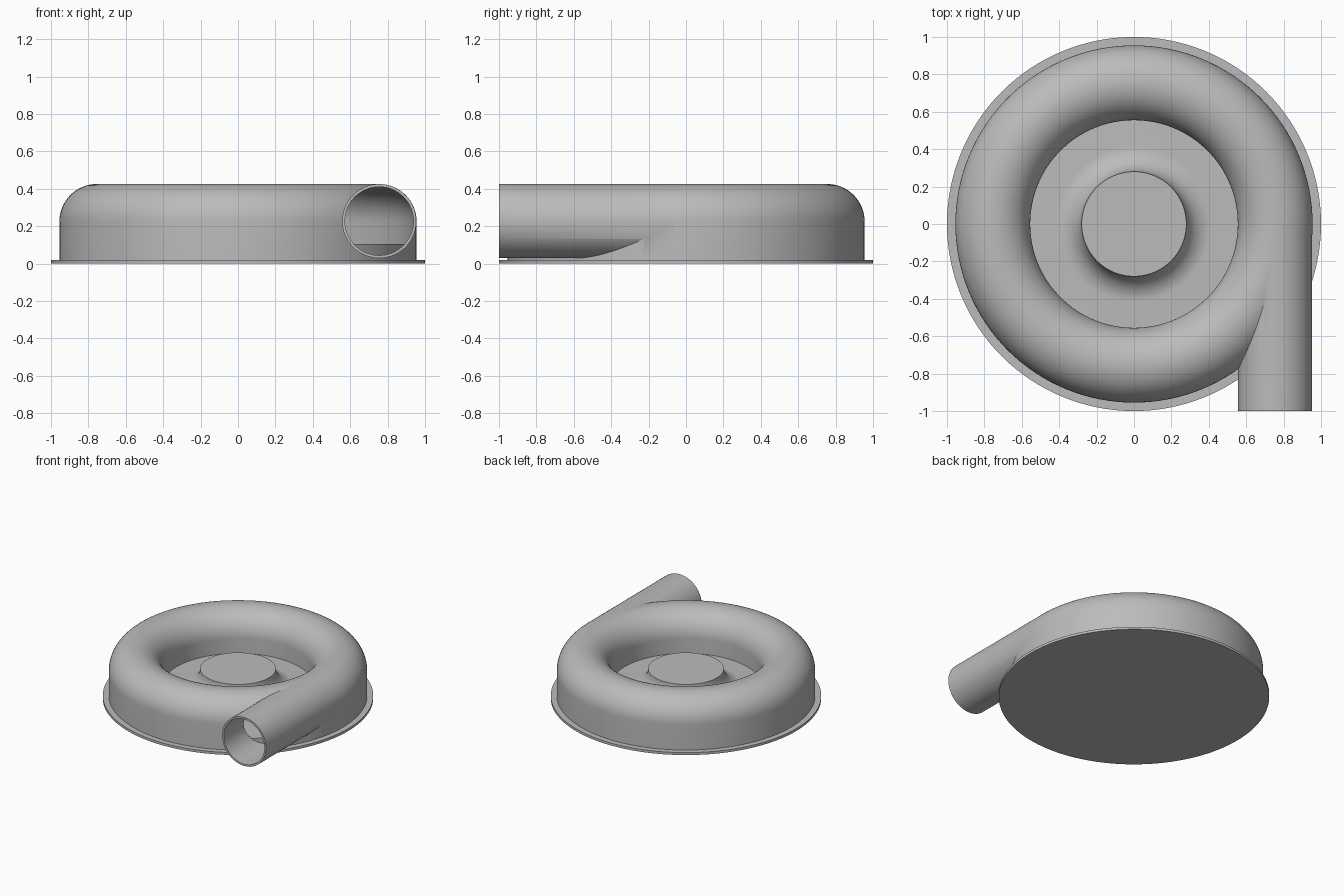
import bpy
import bmesh
import math
from mathutils import Matrix, Vector

cube = bpy.data.objects.get("Cube")
if cube:
    bpy.data.objects.remove(cube, do_unlink=True)

RING, TUBE, MID = 0.755, 0.2, 0.225   # volute ring radius, tube radius, tube height
WALL = 0.016
FLOOR, HUB_TOP, HUB_R = 0.105, 0.24, 0.28

grey = bpy.data.materials.new("grey_metal")
grey.use_nodes = True
grey.diffuse_color = (0.5, 0.5, 0.5, 1)
grey.node_tree.nodes["Principled BSDF"].inputs["Base Color"].default_value = (0.5, 0.5, 0.5, 1)


def arc(cx, cz, r, start, end, n):
    """Points of an arc in the radius/height plane, angles in degrees."""
    angles = [math.radians(start + (end - start) * i / n) for i in range(n + 1)]
    return [(cx + r * math.cos(a), cz + r * math.sin(a)) for a in angles]


def finish(name, bm):
    bmesh.ops.remove_doubles(bm, verts=bm.verts, dist=1e-5)
    bmesh.ops.recalc_face_normals(bm, faces=bm.faces)
    mesh = bpy.data.meshes.new(name)
    bm.to_mesh(mesh)
    bm.free()
    mesh.materials.append(grey)
    obj = bpy.data.objects.new(name, mesh)
    bpy.context.collection.objects.link(obj)
    return obj


def lathe(name, profile, closed=False, steps=128):
    """Revolve a radius/height profile around the z axis."""
    bm = bmesh.new()
    verts = [bm.verts.new((r, 0, z)) for r, z in profile]
    edges = [bm.edges.new(pair) for pair in zip(verts, verts[1:])]
    if closed:
        edges.append(bm.edges.new((verts[-1], verts[0])))
    bmesh.ops.spin(bm, geom=verts + edges, cent=(0, 0, 0), axis=(0, 0, 1),
                   angle=math.tau, steps=steps, use_merge=True)
    return finish(name, bm)


def pipe(name, radius, y0, y1):
    """Solid cylinder along y, tangent to the volute ring."""
    bm = bmesh.new()
    bmesh.ops.create_cone(bm, cap_ends=True, segments=64, radius1=radius,
                          radius2=radius, depth=y1 - y0)
    place = Matrix.Translation(Vector((RING, (y0 + y1) / 2, MID + 0.002)))
    bm.transform(place @ Matrix.Rotation(math.pi / 2, 4, 'X'))
    return finish(name, bm)


def volute(name, tube, bottom):
    """Half-round ring with straight walls running down to the plate."""
    profile = [(RING + tube, bottom)] + arc(RING, MID, tube, 0, 180, 32) + [(RING - tube, bottom)]
    return lathe(name, profile, closed=True)


def boolean(obj, cutter, operation):
    mod = obj.modifiers.new(operation.title(), 'BOOLEAN')
    mod.operation, mod.solver, mod.object = operation, 'EXACT', cutter
    bpy.context.view_layer.objects.active = obj
    bpy.ops.object.modifier_apply(modifier=mod.name)
    bpy.data.objects.remove(cutter, do_unlink=True)


def smooth(obj, degrees=30):
    bpy.ops.object.select_all(action='DESELECT')
    obj.select_set(True)
    bpy.context.view_layer.objects.active = obj
    bpy.ops.object.shade_smooth_by_angle(angle=math.radians(degrees))


# Round mounting plate
plate = lathe("base_plate", [(0, 0), (1, 0), (1, 0.02), (0, 0.02)])

# Hollow scroll housing with tangential outlet pipe
housing = volute("scroll_housing", TUBE, 0.02)
boolean(housing, pipe("outlet_pipe", TUBE - 0.002, -1, 0), 'UNION')
boolean(housing, volute("scroll_cavity", TUBE - WALL, -0.1), 'DIFFERENCE')
boolean(housing, pipe("outlet_bore", TUBE - WALL - 0.001, -1.1, 0), 'DIFFERENCE')

# Raised floor with a filleted centre hub
fillet = HUB_TOP - FLOOR
hub = lathe("floor_and_hub",
            [(0, HUB_TOP)] + arc(HUB_R + fillet, HUB_TOP, fillet, 180, 270, 16)
            + [(RING + TUBE - WALL + 0.003, FLOOR), (RING + TUBE - WALL + 0.003, 0.02), (0, 0.02)])

for part in (plate, housing, hub):
    smooth(part)
